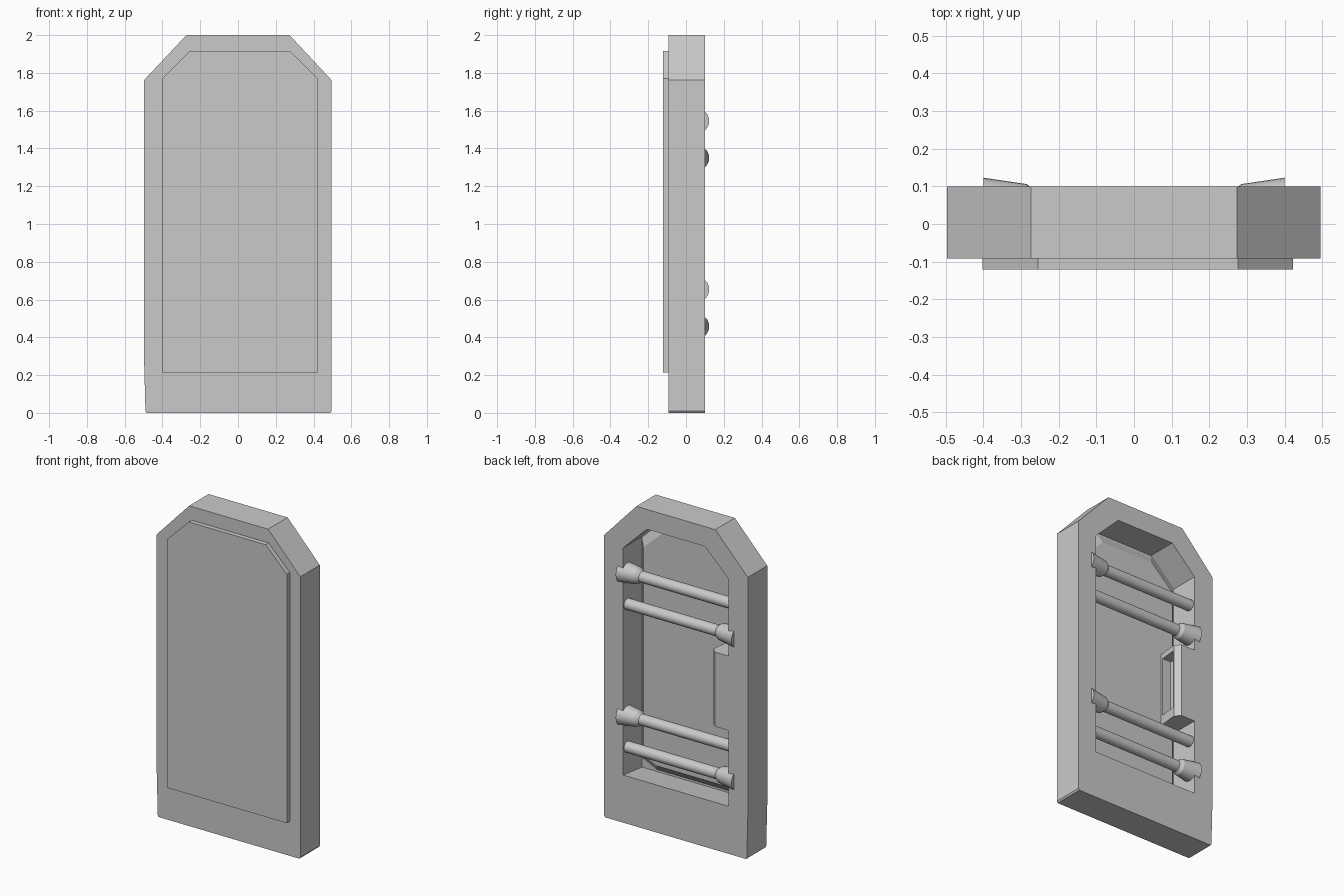
import bpy, bmesh, math

old = bpy.data.objects.get("Cube")
if old:
    bpy.data.objects.remove(old, do_unlink=True)

grey = bpy.data.materials.new("plain grey")
grey.use_nodes = True
grey.diffuse_color = (0.59, 0.59, 0.59, 1)
grey.node_tree.nodes["Principled BSDF"].inputs["Base Color"].default_value = grey.diffuse_color


def loft(name, rings):
    """Join equal-length rings of 3D points into a closed solid."""
    bm = bmesh.new()
    loops = [[bm.verts.new(p) for p in ring] for ring in rings]
    n = len(loops[0])
    for a, b in zip(loops, loops[1:]):
        for i in range(n):
            j = (i + 1) % n
            bm.faces.new((a[i], a[j], b[j], b[i]))
    bm.faces.new(loops[0])
    bm.faces.new(loops[-1])
    bmesh.ops.recalc_face_normals(bm, faces=bm.faces)
    mesh = bpy.data.meshes.new(name)
    bm.to_mesh(mesh)
    bm.free()
    mesh.materials.append(grey)
    obj = bpy.data.objects.new(name, mesh)
    bpy.context.collection.objects.link(obj)
    return obj


def upright(outline, y):
    return [(x, y, z) for x, z in outline]


def mirrored(half):
    return half + [(-x, z) for x, z in reversed(half)]


def carve(target, cutter):
    """Subtract the cutter from the target, then drop the cutter."""
    cutter.hide_render = True
    cut = target.modifiers.new("carve", "BOOLEAN")
    cut.operation = "DIFFERENCE"
    cut.solver = "EXACT"
    cut.object = cutter
    bpy.context.view_layer.objects.active = target
    bpy.ops.object.modifier_apply(modifier=cut.name)
    bpy.data.objects.remove(cutter, do_unlink=True)


# Door frame with cut top corners
frame_outline = [(0.488, 0), (0.495, 0.01), (0.495, 1.762), (0.273, 2), (-0.273, 2),
                 (-0.497, 1.762), (-0.497, 0.27), (-0.49, 0.01), (-0.485, 0)]
frame = loft("door_frame", [upright(frame_outline, y) for y in (-0.092, 0.1)])

# Straight-walled recess in the back
opening = mirrored([(0.365, 0.297), (0.365, 1.715), (0.2, 1.876)])
deep_end = mirrored([(0.365, 0.275), (0.365, 1.715), (0.2, 1.876)])
carve(frame, loft("recess_cutter", [upright(opening, 0.2), upright(opening, 0.1),
                                    upright(deep_end, -0.088)]))

# Bevelled plate on the recess floor
plate_rim = mirrored([(0.27, 0.285), (0.364, 0.33), (0.364, 1.71), (0.2, 1.87)])
plate_top = mirrored([(0.245, 0.325), (0.338, 0.37), (0.338, 1.665), (0.18, 1.81)])
loft("back_plate", [upright(plate_rim, -0.09), upright(plate_top, -0.062)])

# Raised front panel
panel_outline = [(0.422, 0.215), (0.422, 1.77), (0.276, 1.915),
                 (-0.255, 1.915), (-0.402, 1.77), (-0.402, 0.215)]
loft("front_panel", [upright(panel_outline, y) for y in (-0.121, -0.09)])

# Latch block on the inner side wall, flush with the back, with a finger slot
block = [(-0.38, 0.1), (-0.27, 0.1), (-0.238, 0.07), (-0.255, -0.088), (-0.38, -0.088)]
latch = loft("latch_block", [[(x, y, z) for x, y in block] for z in (0.77, 1.235)])
slot = [(-0.31, 0.06), (-0.2, 0.06), (-0.2, -0.045), (-0.31, -0.045)]
carve(latch, loft("slot_cutter", [[(x, y, z) for x, y in slot] for z in (0.83, 1.2)]))


# Locking rods with a flared socket at alternating ends
def rod(name, side, z, sides=24):
    profile = [(-0.38, 0.034), (0.265, 0.034), (0.285, 0.049), (0.4, 0.066)]
    rings = []
    for x, r in profile:
        angles = [2 * math.pi * i / sides for i in range(sides)]
        rings.append([(side * x, 0.057 + r * math.cos(a), z + r * math.sin(a)) for a in angles])
    obj = loft(name, rings)
    bpy.ops.object.select_all(action="DESELECT")
    obj.select_set(True)
    bpy.context.view_layer.objects.active = obj
    bpy.ops.object.shade_smooth_by_angle(angle=math.radians(20))


for level, base in (("lower", 0.458), ("upper", 1.35)):
    rod(level + "_right_rod", -1, base)
    rod(level + "_left_rod", 1, base + 0.196)
